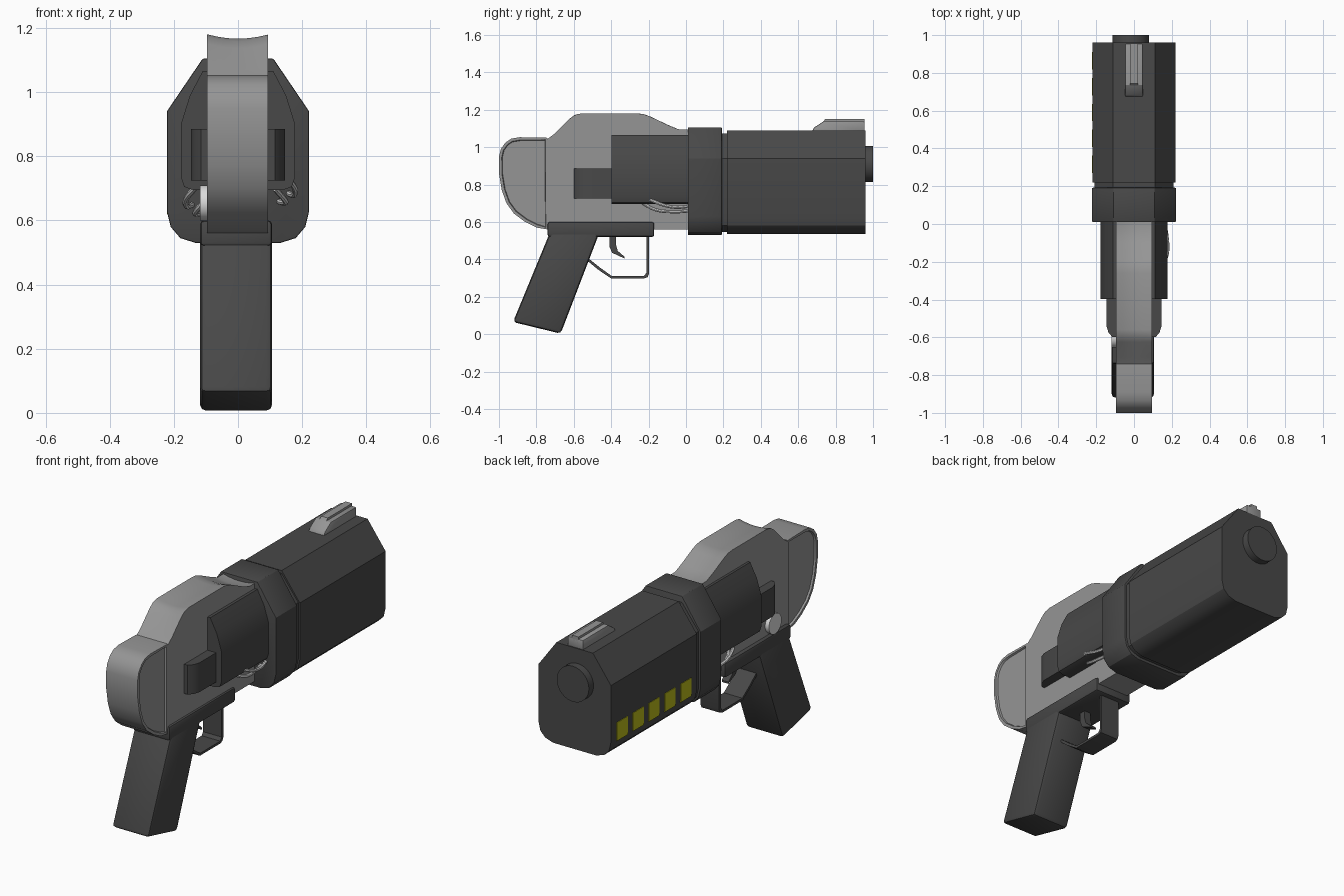
import bpy, bmesh, math
from mathutils import Vector

cube = bpy.data.objects.get("Cube")
if cube:
    bpy.data.objects.remove(cube, do_unlink=True)


def material(name, r, g, b):
    m = bpy.data.materials.new(name)
    m.use_nodes = True
    m.diffuse_color = (r, g, b, 1)
    m.node_tree.nodes["Principled BSDF"].inputs["Base Color"].default_value = (r, g, b, 1)
    return m


DARK = material("dark_gunmetal", 0.065, 0.065, 0.065)
GREY = material("mid_grey", 0.30, 0.30, 0.30)
LIGHT = material("light_steel", 0.72, 0.72, 0.72)
YELLOW = material("yellow", 0.50, 0.50, 0.01)


def finish(obj, mat):
    obj.data.materials.clear()
    obj.data.materials.append(mat)
    bpy.ops.object.select_all(action='DESELECT')
    obj.select_set(True)
    bpy.context.view_layer.objects.active = obj
    bpy.ops.object.shade_smooth_by_angle(angle=math.radians(28))
    return obj


def prism(name, pts, axis, lo, hi, mat, bevel=0, edit=None):
    """Extrude a flat outline along an axis from lo to hi."""
    place = {'x': lambda p, t: (t, p[0], p[1]),
             'y': lambda p, t: (p[0], t, p[1]),
             'z': lambda p, t: (p[0], p[1], t)}[axis]
    bm = bmesh.new()
    base = bm.faces.new([bm.verts.new(place(p, lo)) for p in pts])
    out = bmesh.ops.extrude_face_region(bm, geom=[base])
    moved = [v for v in out['geom'] if isinstance(v, bmesh.types.BMVert)]
    bmesh.ops.translate(bm, verts=moved, vec=place((0, 0), hi - lo))
    bmesh.ops.recalc_face_normals(bm, faces=bm.faces)
    if bevel:
        sharp = [e for e in bm.edges if e.calc_face_angle(0) > 0.6]
        bmesh.ops.bevel(bm, geom=sharp, offset=bevel, segments=2, profile=0.5,
                        affect='EDGES', clamp_overlap=True)
    if edit:
        edit(bm)
    mesh = bpy.data.meshes.new(name)
    bm.to_mesh(mesh)
    bm.free()
    obj = bpy.data.objects.new(name, mesh)
    bpy.context.collection.objects.link(obj)
    return finish(obj, mat)


def box(name, x, y, z, mat, bevel=0):
    return prism(name, [(x[0], y[0]), (x[1], y[0]), (x[1], y[1]), (x[0], y[1])],
                 'z', z[0], z[1], mat, bevel)


def mirrored(half):
    return half + [(-x, z) for x, z in reversed(half)]


def disc(name, centre, radius, depth, rot, mat):
    bpy.ops.mesh.primitive_cylinder_add(vertices=32, radius=radius, depth=depth,
                                        location=centre, rotation=rot)
    bpy.context.object.name = name
    return finish(bpy.context.object, mat)


def tube(name, pts, radius, mat):
    c = bpy.data.curves.new(name, 'CURVE')
    c.dimensions = '3D'
    c.bevel_depth = radius
    c.bevel_resolution = 2
    c.use_fill_caps = True
    s = c.splines.new('BEZIER')
    s.bezier_points.add(len(pts) - 1)
    for bp, p in zip(s.bezier_points, pts):
        bp.co = Vector(p)
        bp.handle_left_type = bp.handle_right_type = 'AUTO'
    obj = bpy.data.objects.new(name, c)
    bpy.context.collection.objects.link(obj)
    bpy.ops.object.select_all(action='DESELECT')
    obj.select_set(True)
    bpy.context.view_layer.objects.active = obj
    bpy.ops.object.convert(target='MESH')
    return finish(bpy.context.object, mat)


# Barrel, groove and collar share one section
def section(w, top, low):
    return mirrored([(0.11, top), (w, 0.94), (w, 0.63), (w - 0.012, 0.58),
                     (w - 0.042, low + 0.015), (w - 0.09, low)])


prism("barrel", section(0.219, 1.088, 0.535), 'y', 0.22, 0.96, DARK)
prism("barrel_groove", section(0.21, 1.072, 0.545), 'y', 0.18, 0.23, DARK)
prism("collar", section(0.222, 1.105, 0.53), 'y', 0.01, 0.192, DARK, 0.005)
disc("muzzle", (-0.017, 0.97, 0.91), 0.097, 0.06, (math.pi / 2, 0, 0), DARK)

# Row of lamps along the left-hand barrel wall
for i in range(5):
    y = 0.27 + 0.137 * i
    box(f"lamp_{i + 1}", (-0.222, -0.215), (y, y + 0.092), (0.62, 0.72), YELLOW)

# Top sight with a central ridge
prism("sight_base", [(0.67, 1.08), (0.685, 1.105), (0.735, 1.138), (0.955, 1.138), (0.955, 1.08)],
      'x', -0.047, 0.047, GREY, 0.006)
prism("sight_ridge", [(0.70, 1.10), (0.745, 1.15), (0.955, 1.15), (0.955, 1.10)],
      'x', -0.02, 0.02, GREY)


# Frame, its crown dished along the middle
def dish_crown(bm):
    for x in (-0.06, -0.03, 0, 0.03, 0.06):
        bmesh.ops.bisect_plane(bm, geom=bm.verts[:] + bm.edges[:] + bm.faces[:],
                               plane_co=(x, 0, 0), plane_no=(1, 0, 0))
    for v in bm.verts:
        if v.co.z > 1.08:
            v.co.z -= 0.013 * (1 - (v.co.x / 0.095) ** 2)


prism("frame", [(-0.745, 0.56), (0.03, 0.56), (0.03, 1.095), (-0.04, 1.095), (-0.10, 1.12),
                (-0.19, 1.163), (-0.225, 1.176), (-0.26, 1.18), (-0.56, 1.18), (-0.595, 1.172),
                (-0.625, 1.15), (-0.705, 1.07), (-0.745, 1.04)],
      'x', -0.096, 0.094, GREY, edit=dish_crown)


# Rounded rear pad with recessed side panels
def recess_sides(bm):
    sides = [f for f in bm.faces if abs(f.normal.x) > 0.9]
    bmesh.ops.inset_individual(bm, faces=sides, thickness=0.015)
    bmesh.ops.inset_individual(bm, faces=sides, thickness=0.004, depth=-0.01)


prism("rear_pad", [(-0.74, 0.56), (-0.80, 0.57), (-0.86, 0.60), (-0.92, 0.645), (-0.96, 0.70),
                   (-0.985, 0.77), (-1.0, 0.86), (-1.0, 0.95), (-0.99, 0.99), (-0.965, 1.025),
                   (-0.935, 1.045), (-0.89, 1.053), (-0.74, 1.05)],
      'x', -0.096, 0.094, GREY, edit=recess_sides)

# Drum housing and the block behind it
prism("drum", mirrored([(0.11, 1.066), (0.15, 0.99), (0.178, 0.90), (0.178, 0.735),
                        (0.168, 0.705), (0.14, 0.695)]), 'y', -0.397, 0.03, DARK)
prism("rear_block", [(-0.115, -0.598), (0.115, -0.598), (0.135, -0.575), (0.146, -0.54),
                     (0.146, -0.38), (-0.146, -0.38), (-0.146, -0.54), (-0.135, -0.575)],
      'z', 0.725, 0.885, DARK)
disc("frame_knob", (-0.104, -0.60, 0.655), 0.055, 0.03, (0, math.pi / 2, 0), LIGHT)

# Cables below the drum on both sides
for side, label, drop in ((1, "left", 0), (-1, "right", 0.035)):
    out = 0.0 if side > 0 else 0.015
    for n, (z0, z1, x) in enumerate(((0.74, 0.68, 0.175), (0.70, 0.655, 0.145))):
        x -= out
        tube(f"cable_{label}_{n + 1}",
             [(side * (x - 0.03), -0.23, z0 - drop), (side * x, -0.16, z0 - 0.035 - drop),
              (side * x, -0.07, z1 - drop), (side * (x - 0.02), 0.03, z1 + 0.005 - drop)],
             0.009, LIGHT)

# Grip, mounting plate, trigger and guard
prism("grip", [(-0.725, 0.55), (-0.925, 0.065), (-0.67, 0.003), (-0.46, 0.55)],
      'x', -0.118, 0.106, DARK, 0.018)
box("grip_plate", (-0.118, 0.106), (-0.74, -0.17), (0.52, 0.60), DARK, 0.012)
prism("trigger", [(-0.41, 0.53), (-0.41, 0.47), (-0.395, 0.435), (-0.33, 0.405), (-0.33, 0.415),
                  (-0.365, 0.445), (-0.375, 0.48), (-0.375, 0.53)],
      'x', -0.025, 0.015, DARK)
outer = [(-0.53, 0.395), (-0.47, 0.345), (-0.40, 0.298), (-0.225, 0.298), (-0.205, 0.305),
         (-0.197, 0.325), (-0.197, 0.53)]
inner = [(-0.212, 0.53), (-0.212, 0.328), (-0.225, 0.311), (-0.397, 0.311), (-0.46, 0.356),
         (-0.53, 0.412)]
prism("trigger_guard", outer + inner, 'x', -0.062, 0.05, DARK)
